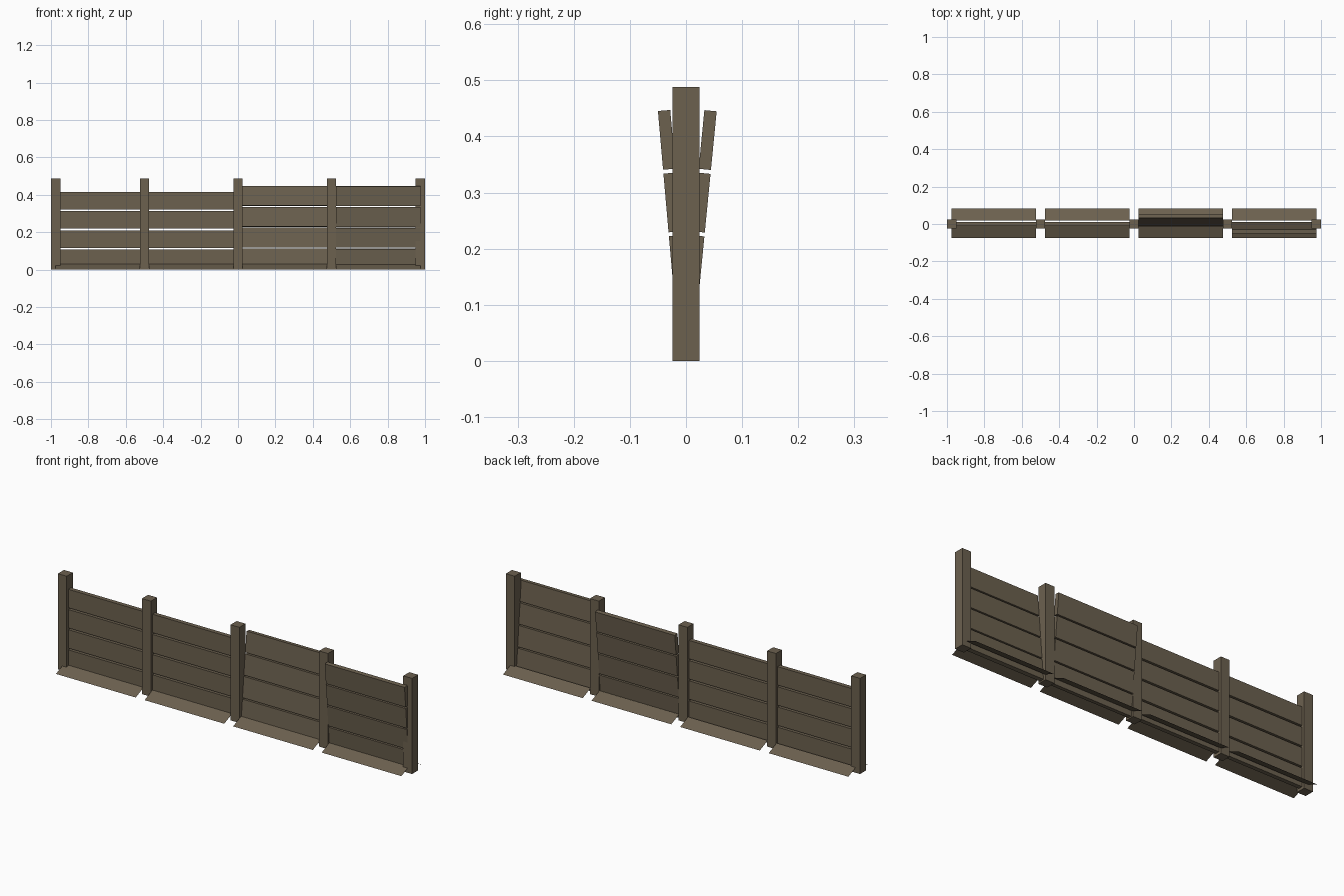
import bpy, bmesh, math
from mathutils import Matrix

if "Cube" in bpy.data.objects:
    bpy.data.objects.remove(bpy.data.objects["Cube"])

wood = bpy.data.materials.new("weathered_wood")
wood.diffuse_color = (0.150, 0.119, 0.078, 1)
wood.use_nodes = True
wood.node_tree.nodes["Principled BSDF"].inputs["Base Color"].default_value = wood.diffuse_color


def add_object(name, bm):
    mesh = bpy.data.meshes.new(name)
    bm.to_mesh(mesh)
    bm.free()
    mesh.materials.append(wood)
    ob = bpy.data.objects.new(name, mesh)
    bpy.context.collection.objects.link(ob)
    return ob


def add_box(bm, size, centre, tilt=0.0):
    # tilt swings the box about the ground line, positive towards -y
    m = (Matrix.Rotation(tilt, 4, 'X') @ Matrix.Translation(centre)
         @ Matrix.Diagonal((*size, 1)))
    bmesh.ops.create_cube(bm, size=1, matrix=m)


# Posts
POST_H = 0.488
for x in (-0.975, -0.5, 0, 0.5, 0.975):
    bm = bmesh.new()
    add_box(bm, (0.05, 0.049, POST_H), (x, 0, POST_H / 2))
    add_object("post", bm)

# Panels: centre x, lean in degrees, top, board height, spacing
PANEL_W = 0.45
panels = [
    (-0.75, 0.0, 0.416, 0.094, 0.103),
    (-0.25, 0.0, 0.416, 0.094, 0.103),
    (0.25, -5.6, 0.448, 0.105, 0.112),
    (0.75, 5.0, 0.448, 0.105, 0.112),
]
for x, lean, top, height, pitch in panels:
    # Four boards, upright or leaning
    bm = bmesh.new()
    for i in range(4):
        add_box(bm, (PANEL_W, 0.022, height),
                (x, 0, top - height / 2 - i * pitch), math.radians(lean))
    add_object("panel_boards", bm)

    # Thin sloping ground skirts on both sides
    for outer, inner in ((-0.075, -0.011), (0.083, 0.019)):
        bm = bmesh.new()
        a, b = x - PANEL_W / 2, x + PANEL_W / 2
        face = bm.faces.new([bm.verts.new(p) for p in (
            (a, outer, 0.002), (b, outer, 0.002),
            (b, inner, 0.029), (a, inner, 0.029))])
        face.normal_update()
        if face.normal.z < 0:
            face.normal_flip()
        add_object("ground_skirt", bm)
